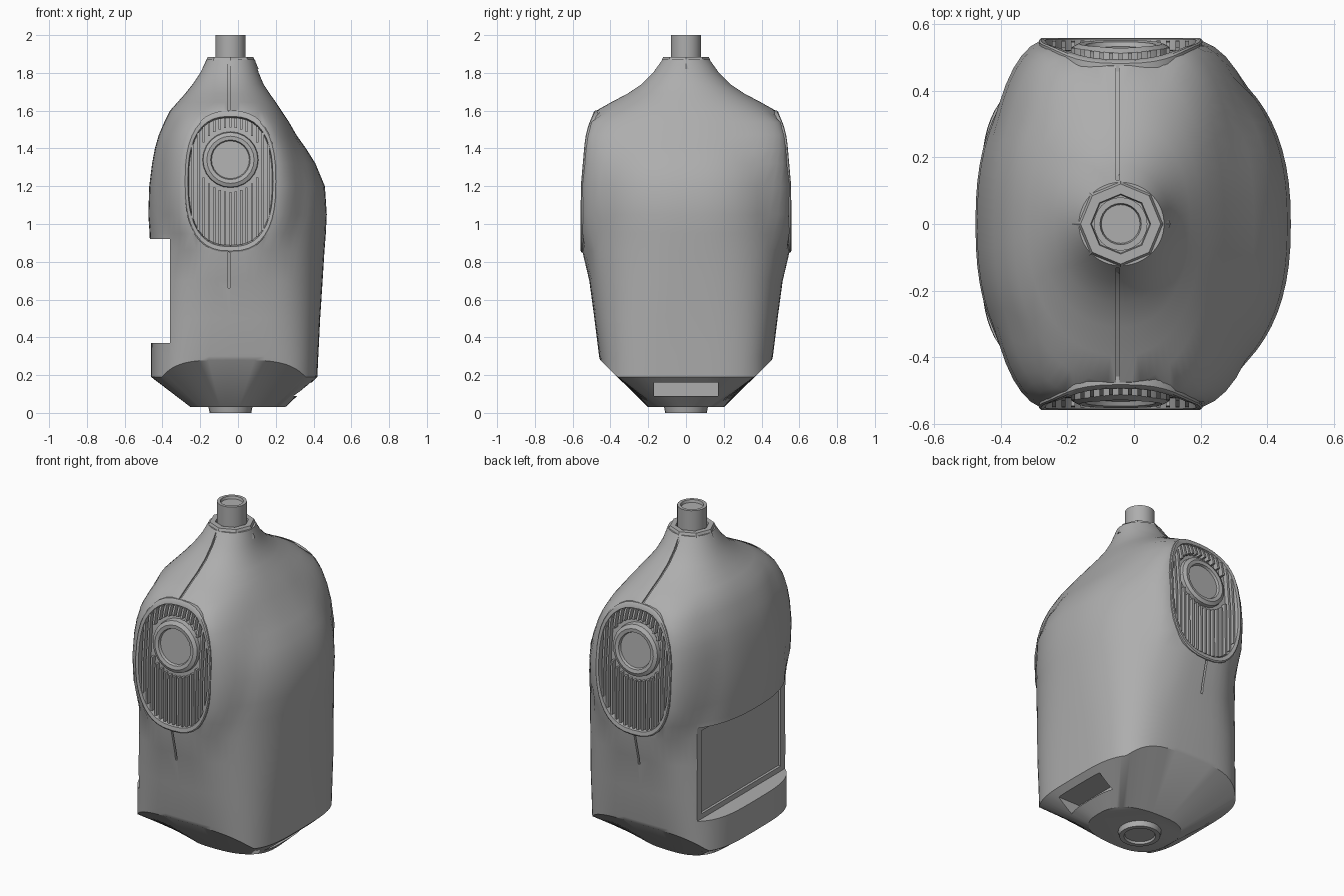
import bpy, bmesh, math
from mathutils import Vector

cube = bpy.data.objects.get("Cube")
if cube:
    bpy.data.objects.remove(cube, do_unlink=True)

CX = -0.04  # axis of neck, base cap and side ovals

grey = bpy.data.materials.new("plain grey")
grey.use_nodes = True
grey.diffuse_color = (0.42, 0.42, 0.42, 1)
bsdf = next(n for n in grey.node_tree.nodes if n.type == 'BSDF_PRINCIPLED')
bsdf.inputs["Base Color"].default_value = (0.42, 0.42, 0.42, 1)


def activate(ob):
    bpy.ops.object.select_all(action='DESELECT')
    ob.select_set(True)
    bpy.context.view_layer.objects.active = ob


def finish(name, bm, smooth=True):
    bmesh.ops.recalc_face_normals(bm, faces=bm.faces)
    mesh = bpy.data.meshes.new(name)
    bm.to_mesh(mesh)
    bm.free()
    mesh.materials.append(grey)
    ob = bpy.data.objects.new(name, mesh)
    bpy.context.collection.objects.link(ob)
    if smooth:
        activate(ob)
        bpy.ops.object.shade_smooth_by_angle(angle=math.radians(32))
    return ob


def loft(bm, rings, cap_start=True, cap_end=True):
    """Bridge rings of points with quads and cap the ends."""
    loops = [[bm.verts.new(p) for p in ring] for ring in rings]
    n = len(loops[0])
    for a, b in zip(loops, loops[1:]):
        for i in range(n):
            bm.faces.new((a[i], a[(i + 1) % n], b[(i + 1) % n], b[i]))
    if cap_start:
        bm.faces.new(loops[0][::-1])
    if cap_end:
        bm.faces.new(loops[-1])


def prism(bm, points, offset):
    loft(bm, [points, [Vector(p) + Vector(offset) for p in points]])


def box(bm, lo, hi):
    prism(bm, [(lo[0], lo[1], lo[2]), (hi[0], lo[1], lo[2]),
               (hi[0], hi[1], lo[2]), (lo[0], hi[1], lo[2])], (0, 0, hi[2] - lo[2]))


def spow(v, e):
    return math.copysign(abs(v) ** e, v)


def section(z, x0, x1, y, n, count=72):
    """Rounded box outline, uneven left and right of the axis."""
    ring = []
    for i in range(count):
        t = math.tau * i / count
        c, s = spow(math.cos(t), 2 / n), spow(math.sin(t), 2 / n)
        ring.append((CX + c * (x1 - CX if c > 0 else CX - x0), s * y, z))
    return ring


def circle(r, z, count=24):
    return section(z, CX - r, CX + r, r, 2, count)


def interp(table, z):
    for (z0, v0), (z1, v1) in zip(table, table[1:]):
        if z <= z1:
            return v0 + (v1 - v0) * max(0, z - z0) / (z1 - z0)
    return table[-1][1]


def cut(target, bm):
    cutter = finish("cutter", bm, False)
    cutter.hide_render = True
    mod = target.modifiers.new("cut", 'BOOLEAN')
    mod.operation, mod.solver, mod.object = 'DIFFERENCE', 'EXACT', cutter
    activate(target)
    bpy.ops.object.modifier_apply(modifier=mod.name)
    bpy.data.objects.remove(cutter, do_unlink=True)


# Side ovals follow this depth curve
FACE = [(.85, .558), (1.2, .557), (1.45, .535), (1.52, .518), (1.6, .485)]
OZ, OW, OH, HUB_Z = 1.225, .245, .375, 1.34
OVAL_N = 2.56

# Body shell: height, right and left edge, half depth, squareness
SHELL = [
    (.30, -.46, .425, .46, 3.7), (.50, -.46, .435, .485, 3.3),
    (.70, -.46, .448, .512, 2.8), (.86, -.465, .458, .54, 2.5),
    (.95, -.468, .465, .545, 2.4), (1.05, -.475, .47, .545, 2.4),
    (1.20, -.47, .46, .545, 2.4), (1.32, -.455, .41, .54, 2.4),
    (1.40, -.44, .36, .53, 2.4), (1.47, -.42, .31, .52, 2.4),
    (1.54, -.39, .27, .502, 2.35), (1.60, -.36, .23, .475, 2.3),
    (1.645, -.32, .2, .395, 2.2), (1.69, -.28, .168, .31, 2.15),
    (1.74, -.24, .135, .235, 2.1), (1.80, -.20, .11, .175, 2),
    (1.87, -.165, .09, .125, 2)]


def shell_ring(z, x0, x1, y, n):
    """Body outline, flared out to meet the side ovals."""
    ring = section(z, x0, x1, y, n)
    rise = abs(z - OZ) / OH
    if rise >= 1:
        return ring
    width = OW * (1 - rise ** OVAL_N) ** (1 / OVAL_N)
    flared = []
    for px, py, pz in ring:
        k = min(1, max(0, 1 - (abs(px - CX) - width) / .13))
        gap = max(0, interp(FACE, z) - .008 - abs(py))
        flared.append((px, py + math.copysign(k * gap, py), pz))
    return flared


# Underside rim drops from front and back toward the two sides
rim = [(x, y, .28 - min(.09, max(0, .455 - abs(y))))
       for x, y, _ in section(.28, -.46, .42, .455, 3.8)]
bm = bmesh.new()
loft(bm, [section(.03, -.25, .25, .2, 2.6), rim] + [shell_ring(*s) for s in SHELL])
body = finish("body", bm, False)

# Display niche, sunken panel, and slot in the underside
for lo, hi in [((-.7, -.6, .37), (-.36, .6, .92)),
               ((-.7, -.37, .40), (-.345, .37, .89)),
               ((.24, -.17, .09), (.5, .17, .16))]:
    bm = bmesh.new()
    box(bm, lo, hi)
    cut(body, bm)


def oval(scale, side, depth, count=40):
    ring = []
    for i in range(count):
        t = math.tau * i / count
        x = CX + OW * scale * spow(math.cos(t), 2 / OVAL_N)
        z = OZ + OH * scale * spow(math.sin(t), 2 / OVAL_N)
        ring.append((x, side * (interp(FACE, z) + depth), z))
    return ring


for side in (-1, 1):
    bm = bmesh.new()
    loft(bm, [oval(.97, side, -.07), oval(.97, side, .2)])
    cut(body, bm)
    # Seam grooves above and below the oval
    outline = [(s[0], s[3]) for s in SHELL]
    for zs in ([.66, .70, .80, .88], [1.58, 1.60, 1.645, 1.69, 1.74, 1.80, 1.86]):
        inner = [(CX - .014, side * (interp(outline, z) - .018), z) for z in zs]
        outer = [(p[0], p[1] + side * .05, p[2]) for p in reversed(inner)]
        bm = bmesh.new()
        prism(bm, inner + outer, (.011, 0, 0))
        cut(body, bm)
activate(body)
bpy.ops.object.shade_smooth_by_angle(angle=math.radians(32))

for side, label in ((-1, "front"), (1, "back")):
    # Raised rim and sunken floor
    bm = bmesh.new()
    loft(bm, [oval(1, side, -.04), oval(1, side, -.004), oval(.98, side, 0),
              oval(.92, side, -.004), oval(.90, side, -.035), oval(.5, side, -.035),
              oval(.1, side, -.035)], cap_start=False)
    finish(label + "_oval_rim", bm)

    # Upright ribs, left open around the hub
    bm = bmesh.new()
    for k in range(-7, 8):
        dx = k * .0285
        half = OH * .9 * (1 - (abs(dx) / (OW * .92)) ** OVAL_N) ** (1 / OVAL_N)
        gap = math.sqrt(max(0, .17 ** 2 - dx ** 2))
        spans = [(OZ - half, HUB_Z - gap), (HUB_Z + gap, OZ + half)]
        for z0, z1 in spans:
            if z1 - z0 < .02:
                continue
            zs = [z0 + (z1 - z0) * j / 6 for j in range(7)]
            top = [(CX + dx - .006, side * (interp(FACE, z) - .008), z) for z in zs]
            low = [(CX + dx - .006, side * (interp(FACE, z) - .045), z) for z in reversed(zs)]
            prism(bm, top + low, (.012, 0, 0))
    finish(label + "_ribs", bm, False)

    # Round shoulder hub, tilted with the oval
    bm = bmesh.new()
    rings = []
    for r, d in ((.15, -.05), (.145, -.014), (.125, -.004), (.105, -.008), (.10, -.022)):
        rings.append([(x, side * (interp(FACE, HUB_Z + y) + d), HUB_Z + y)
                      for x, y, _ in circle(r, 0)])
    loft(bm, rings)
    finish(label + "_hub", bm)

# Neck post with shallow socket
bm = bmesh.new()
loft(bm, [circle(.08, 1.82), circle(.08, 2.0), circle(.062, 2.0), circle(.058, 1.985)])
finish("neck", bm)

# Faceted collar around the neck
bm = bmesh.new()
loft(bm, [circle(.15, 1.82, 8), circle(.12, 1.885, 8), circle(.09, 1.885, 8),
          circle(.085, 1.86, 8)])
finish("collar", bm, False)

# Base cap
bm = bmesh.new()
loft(bm, [circle(.12, .05), circle(.11, 0), circle(.085, 0), circle(.08, .012)])
finish("base_cap", bm)
